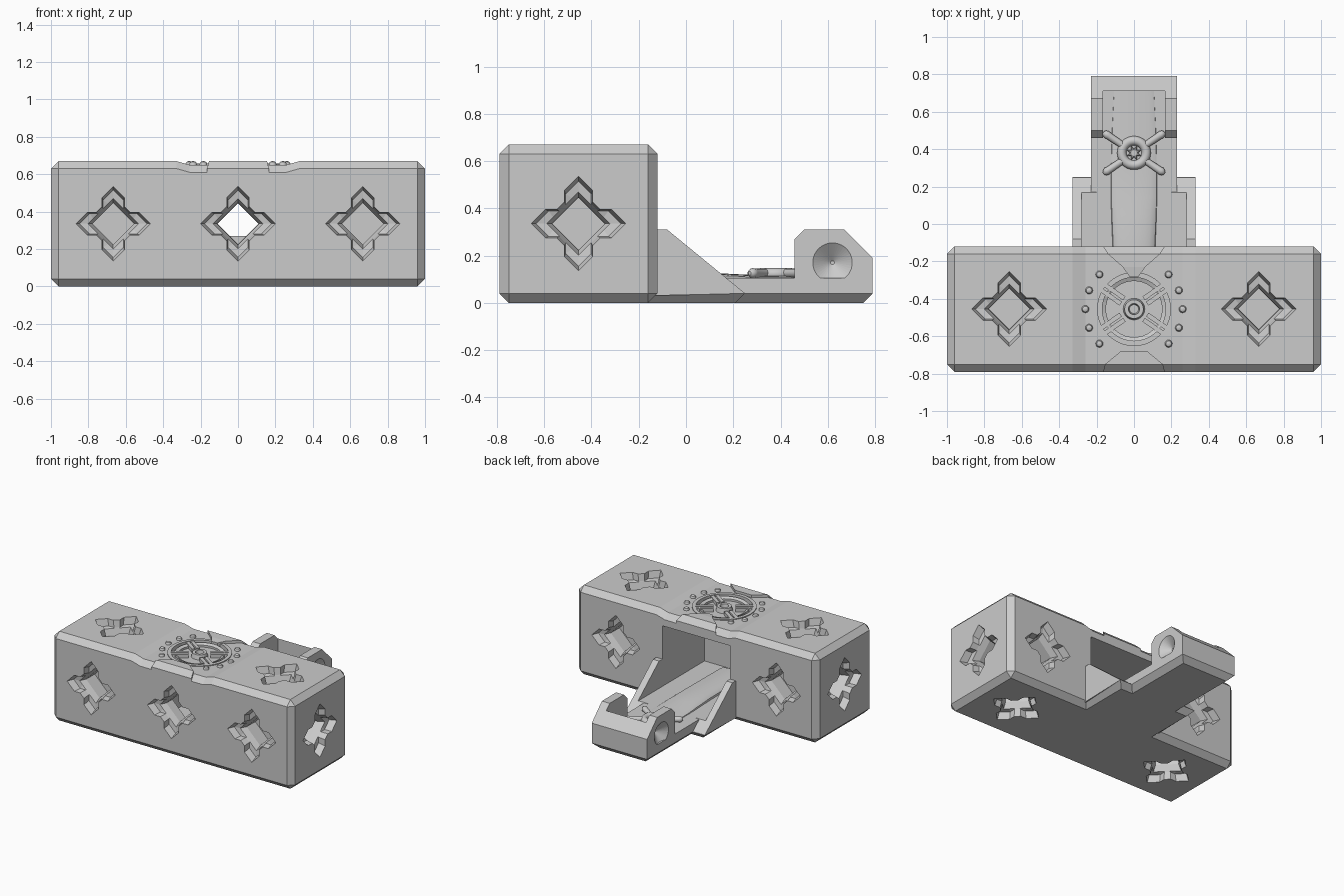
import bpy, bmesh, math
from mathutils import Vector, Matrix

if "Cube" in bpy.data.objects:
    bpy.data.objects.remove(bpy.data.objects["Cube"])

grey = bpy.data.materials.new("plain_grey")
grey.use_nodes = True
COLOUR = (0.6, 0.6, 0.6, 1)
grey.diffuse_color = COLOUR
grey.node_tree.nodes["Principled BSDF"].inputs["Base Color"].default_value = COLOUR

BODY_Y, BODY_Z, HALF = -0.455, 0.335, 0.335
BACK = BODY_Y + HALF
FLOOR = 0.105


def activate(ob):
    bpy.ops.object.select_all(action='DESELECT')
    ob.select_set(True)
    bpy.context.view_layer.objects.active = ob


def finish(name, bm, smooth=False):
    bmesh.ops.remove_doubles(bm, verts=bm.verts, dist=1e-5)
    bmesh.ops.recalc_face_normals(bm, faces=bm.faces)
    mesh = bpy.data.meshes.new(name)
    bm.to_mesh(mesh)
    bm.free()
    mesh.materials.append(grey)
    ob = bpy.data.objects.new(name, mesh)
    bpy.context.collection.objects.link(ob)
    if smooth:
        activate(ob)
        bpy.ops.object.shade_smooth_by_angle(angle=math.radians(35))
    return ob


def loft(name, rings, matrix=Matrix(), smooth=False):
    """Skin a row of equal-sized rings and cap both ends."""
    bm = bmesh.new()
    rows = [[bm.verts.new(matrix @ Vector(p)) for p in r] for r in rings]
    n = len(rows[0])
    for a, b in zip(rows, rows[1:]):
        for i in range(n):
            j = (i + 1) % n
            bm.faces.new((a[i], a[j], b[j], b[i]))
    bm.faces.new(rows[0])
    bm.faces.new(rows[-1])
    return finish(name, bm, smooth)


def box(name, x0, x1, y0, y1, z0, z1, matrix=Matrix()):
    return loft(name, [[(x0, y0, z), (x1, y0, z), (x1, y1, z), (x0, y1, z)] for z in (z0, z1)], matrix)


def circle(r, z, n=40):
    return [(r * math.cos(i * math.tau / n), r * math.sin(i * math.tau / n), z) for i in range(n)]


def lathe(name, profile, matrix, n=40):
    """Closed radial profile of (radius, height) spun about local z."""
    bm = bmesh.new()
    rows = [[bm.verts.new(matrix @ Vector(p)) for p in circle(r, z, n)] for r, z in profile]
    for a, b in zip(rows, rows[1:] + rows[:1]):
        for i in range(n):
            j = (i + 1) % n
            bm.faces.new((a[i], a[j], b[j], b[i]))
    return finish(name, bm, True)


def volume(ob):
    bm = bmesh.new()
    bm.from_object(ob, bpy.context.evaluated_depsgraph_get())
    v = abs(bm.calc_volume())
    bm.free()
    return v


def cut(target, cutter):
    """Subtract the cutter, taking the first solver whose result keeps most of the target."""
    cutter.hide_render = True
    before = volume(target)
    mod = target.modifiers.new("cut", 'BOOLEAN')
    mod.object, mod.operation = cutter, 'DIFFERENCE'
    for solver in ('EXACT', 'MANIFOLD', 'FLOAT'):
        mod.solver = solver
        bpy.context.view_layer.update()
        if 0.6 < volume(target) / before < 0.9999:
            break
    activate(target)
    bpy.ops.object.modifier_apply(modifier=mod.name)
    bpy.data.objects.remove(cutter)


# Main block: chamfered bar with a shallow saddle across the top
def section(x, top, c, inset=0):
    y0, y1 = BACK - 2 * HALF + inset, BACK - inset
    z0, z1 = inset, top - inset
    return [(x, y0 + c, z0), (x, y1 - c, z0), (x, y1, z0 + c), (x, y1, z1 - c),
            (x, y1 - c, z1), (x, y0 + c, z1), (x, y0, z1 - c), (x, y0, z0 + c)]


stations = [(1, 0.67, 0, 0.04), (0.96, 0.67, 0.04, 0), (0.33, 0.67, 0.04, 0), (0.26, 0.65, 0.04, 0)]
body = loft("main_block", [section(-s[0], *s[1:]) for s in stations] +
            [section(*s) for s in reversed(stations)])

# Rear cavity
cut(body, box("cavity_cutter", -0.28, 0.28, -0.62, 0, FLOOR, 0.56))


# Sockets: notched star mouth stepping down to a diamond throat
def quarters(points, z):
    return [(*(Matrix.Rotation(k * math.pi / 2, 2) @ Vector(p)), z) for k in range(4) for p in points]


def star(s, z):
    tip = [(0.2, 0), (0.14, 0.06), (0.092, 0.06), (0.06, 0.092), (0.06, 0.14)]
    return quarters([(x * s, y * s) for x, y in tip], z)


def diamond(r, z):
    return quarters([(r * (1 - t / 5), r * t / 5) for t in range(5)], z)


def socket(centre, direction, reach):
    d = Vector(direction)
    m = Matrix.Translation(Vector(centre) + d * reach) @ d.to_track_quat('Z', 'Y').to_matrix().to_4x4()
    cut(body, loft("socket_cutter", [star(1.04, 0.02), star(0.9, -0.05), diamond(0.134, -0.055),
                                     diamond(0.112, -0.1), diamond(0.11, -0.2)], m))


socket((0, BODY_Y, BODY_Z), (0, -1, 0), HALF)
for x in (-0.667, 0.667):
    for d in ((0, -1, 0), (0, 1, 0), (0, 0, 1), (0, 0, -1)):
        socket((x, BODY_Y, BODY_Z), d, HALF)
    socket((0, BODY_Y, BODY_Z), (math.copysign(1, x), 0, 0), 1)

# Round emblem recess, ring, spokes and hub in the saddle
emblem = Matrix.Translation((0, BODY_Y, 0.65))
cut(body, loft("recess_cutter", [circle(0.2, -0.025), circle(0.2, 0.1)], emblem))
lathe("emblem_ring", [(0.195, -0.03), (0.22, -0.01), (0.22, 0.006), (0.195, 0.006)], emblem)
lathe("emblem_inner_ring", [(0.15, -0.035), (0.172, -0.035), (0.172, 0), (0.15, -0.01)], emblem)
lathe("emblem_hub", [(0.022, -0.035), (0.06, -0.035), (0.05, 0.008), (0.03, 0.008)], emblem)
for k, a in enumerate((35, 145, 215, 325)):
    m = emblem @ Matrix.Rotation(math.radians(a), 4, 'Z')
    for side in (-1, 1):
        box(f"emblem_spoke_{k}_{side}", 0.075, 0.205, side * 0.017 - 0.012, side * 0.017 + 0.012, -0.035, 0.002, m)

# Round studs on both sides of the emblem
for sx in (-1, 1):
    for i, (x, dy) in enumerate(((0.185, -0.185), (0.24, -0.1), (0.26, 0), (0.24, 0.1), (0.185, 0.185))):
        m = emblem @ Matrix.Translation((sx * x, dy, 0))
        loft(f"stud_{sx}_{i}", [circle(0.02, -0.01, 16), circle(0.02, 0.006, 16),
                                circle(0.015, 0.015, 16), circle(0.006, 0.019, 16)], m, True)


# Wedge plates at the front and back of the saddle
def wedge(name, rows):
    loft(name, [[(-w, y, 0.605), (w, y, 0.605), (w, y, z), (-w, y, z)] for y, w, z in rows])


wedge("front_wedge", [(-0.79, 0.165, 0.63), (-0.75, 0.155, 0.67), (-0.68, 0.07, 0.67)])
wedge("back_wedge", [(BACK, 0.165, 0.63), (-0.16, 0.14, 0.67), (-0.23, 0.06, 0.67), (-0.28, 0.025, 0.665)])


# Arm floor slabs with chamfered undersides
def slab(name, w, y0, y1, top):
    c = 0.04
    loft(name, [[(-u, y0, z), (u, y0, z), (u, v, z), (-u, v, z)]
                for u, v, z in ((w - c, y1 - c, 0), (w, y1, c), (w, y1, top))])


slab("arm_floor", 0.23, -0.2, 0.79, FLOOR)
slab("gusset_base", 0.33, -0.2, 0.25, 0.042)
box("arm_floor_wide", -0.29, 0.29, BACK - 0.05, 0.17, 0.03, FLOOR)


# Sloped gussets and hinge block from side profiles
def side_plate(name, x0, x1, profile):
    return loft(name, [[(x, y, z) for y, z in profile] for x in (x0, x1)])


for sx, label in ((1, "left"), (-1, "right")):
    side_plate(f"{label}_gusset", sx * 0.28, sx * 0.33,
               [(-0.15, 0.03), (0.25, 0.04), (-0.08, 0.31), (-0.15, 0.31)])
    side_plate(f"{label}_gusset_foot", sx * 0.2, sx * 0.33, [(0.168, 0.04), (0.25, 0.04), (0.168, 0.107)])

hinge = side_plate("hinge_block", -0.23, 0.23,
                   [(0.46, 0.06), (0.79, 0.06), (0.79, 0.19), (0.67, 0.31), (0.5, 0.31), (0.46, 0.27)])
cut(hinge, box("hinge_slot_cutter", -0.165, 0.165, 0.4, 0.71, FLOOR, 0.5))
for sx in (-1, 1):
    m = Matrix.Translation((sx * 0.23, 0.62, 0.17)) @ Matrix.Rotation(sx * math.pi / 2, 4, 'Y')
    cut(hinge, loft("dimple_cutter", [circle(0.104, 0.015), circle(0.008, -0.055)], m))

# Domed runner along the arm
rings = []
for y, w, h in ((-0.55, 0.11, 0.04), (BACK, 0.115, 0.04), (0.05, 0.122, 0.03), (0.14, 0.125, 0.02),
                (0.3, 0.125, 0.012), (0.5, 0.12, 0.01), (0.71, 0.11, 0.008)):
    arc = [math.pi * i / 12 for i in range(13)]
    rings.append([(w * math.cos(a), y, FLOOR - 0.004 + (h + 0.004) * math.sin(a) ** 0.7) for a in arc])
loft("runner", rings, smooth=True)

# Cross-shaped clamp: round collar, four rods and a small star
clamp = Matrix.Translation((0, 0.38, 0.115))
tube = [(0.065 + 0.025 * math.cos(a), 0.007 + 0.025 * math.sin(a))
        for a in (math.tau * i / 12 for i in range(12))]
lathe("clamp_collar", tube, clamp)
spikes = [[((r if i % 2 else r * 0.5) * math.cos(i * math.pi / 8),
            (r if i % 2 else r * 0.5) * math.sin(i * math.pi / 8), z) for i in range(16)]
          for r, z in ((0.045, -0.01), (0.045, 0.015), (0.03, 0.02))]
loft("clamp_star", spikes, clamp)
for k, a in enumerate((34, 146, 214, 326)):
    m = clamp @ Matrix.Rotation(math.radians(a), 4, 'Z') @ Matrix.Translation((0, 0, 0.01)) \
        @ Matrix.Rotation(math.pi / 2, 4, 'Y')
    loft(f"clamp_rod_{k}", [circle(r, z, 16) for r, z in
                            ((0.018, 0.06), (0.02, 0.165), (0.022, 0.175), (0.016, 0.19), (0.007, 0.197))], m, True)
